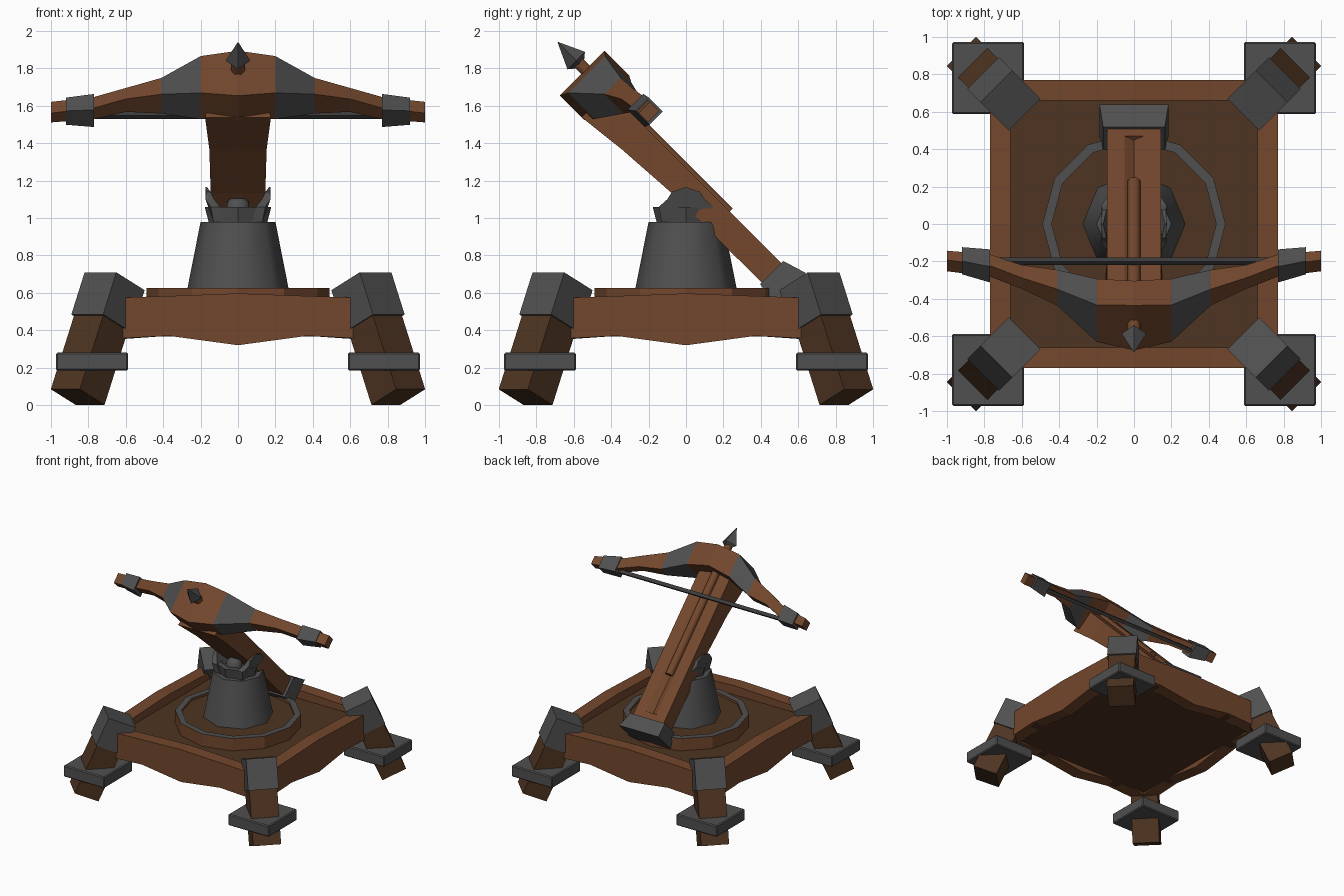
import bpy, bmesh, math
from mathutils import Vector

cube = bpy.data.objects.get("Cube")
if cube:
    bpy.data.objects.remove(cube, do_unlink=True)


def material(name, rgb):
    m = bpy.data.materials.new(name)
    m.use_nodes = True
    m.diffuse_color = (*rgb, 1)
    m.node_tree.nodes["Principled BSDF"].inputs["Base Color"].default_value = (*rgb, 1)
    return m


MATS = [material("warm_brown_wood", (0.171, 0.063, 0.026)),
        material("dark_brown_wood", (0.075, 0.034, 0.015)),
        material("iron_grey", (0.08, 0.08, 0.08)),
        material("dark_string", (0.045, 0.045, 0.045))]
WOOD, DARK, IRON, STRING = range(4)


def loft(name, sections, mats):
    """Skin equal-length point rings with capped ends; mats is one index or one per segment."""
    if isinstance(mats, int):
        mats = [mats] * (len(sections) - 1)
    bm = bmesh.new()
    rings = [[bm.verts.new(p) for p in s] for s in sections]
    n = len(rings[0])
    for a, b, m in zip(rings, rings[1:], mats):
        for i in range(n):
            j = (i + 1) % n
            bm.faces.new((a[i], a[j], b[j], b[i])).material_index = m
    bm.faces.new(rings[0][::-1]).material_index = mats[0]
    bm.faces.new(rings[-1]).material_index = mats[-1]
    bmesh.ops.recalc_face_normals(bm, faces=bm.faces)
    me = bpy.data.meshes.new(name)
    bm.to_mesh(me)
    bm.free()
    for m in MATS:
        me.materials.append(m)
    ob = bpy.data.objects.new(name, me)
    bpy.context.collection.objects.link(ob)
    return ob


def lathe(name, profile, n, mats, centre=(0, 0)):
    """Stack of n-sided rings from (radius, z) pairs."""
    ring = lambda r, z: [(centre[0] + r * math.cos(i * math.tau / n),
                          centre[1] + r * math.sin(i * math.tau / n), z) for i in range(n)]
    return loft(name, [ring(r, z) for r, z in profile], mats)


def box(name, x0, x1, y0, y1, z0, z1, mat):
    ring = lambda z: [(x0, y0, z), (x1, y0, z), (x1, y1, z), (x0, y1, z)]
    return loft(name, [ring(z0), ring(z1)], mat)


def smooth(ob):
    bpy.context.view_layer.objects.active = ob
    ob.select_set(True)
    bpy.ops.object.shade_smooth_by_angle(angle=math.radians(62))
    ob.select_set(False)


R = math.sqrt(0.5)


def aim(x, s, t):
    """Point in the weapon's frame: s runs up the 45 degree barrel, t is its upward normal."""
    return Vector((x, (t - s) * R, 1 + (s + t) * R))


def slab(x, s0, s1, t0, t1):
    return [aim(x, s0, t0), aim(x, s1, t0), aim(x, s1, t1), aim(x, s0, t1)]


# Square frame: four rails with a bowed top and bottom
RAIL = [(-1, 0.35, 0.57), (-0.37, 0.37, 0.583), (0, 0.32, 0.597), (0.37, 0.37, 0.583), (1, 0.35, 0.57)]
for k, side in enumerate(("front", "left", "back", "right")):
    c, s = round(math.cos(k * math.pi / 2)), round(math.sin(k * math.pi / 2))
    rings = []
    for u, zb, zt in RAIL:
        # ends are mitred at the corners
        uo, ui = (u, u) if abs(u) < 1 else (u * 0.77, u * 0.66)
        pts = [(uo, -0.77, zb), (ui, -0.66, zb), (ui, -0.66, zt), (uo, -0.77, zt)]
        rings.append([(x * c - y * s, x * s + y * c, z) for x, y, z in pts])
    loft("frame_rail_" + side, rings, WOOD)
box("frame_floor", -0.74, 0.74, -0.74, 0.74, 0.367, 0.52, DARK)

# Turntable with an iron rim
lathe("turntable", [(0.49, 0.5), (0.49, 0.625), (0.44, 0.625), (0.44, 0.605), (0.2, 0.605)],
      12, [WOOD, IRON, WOOD, DARK])

# Pedestal
smooth(lathe("pedestal", [(0.275, 0.6), (0.2, 0.98)], 8, IRON))

# Legs: leaning post, iron corner cap and square collar at each corner
TILT = math.radians(24)
UP = (-math.sin(TILT), math.cos(TILT))
OUT = (math.cos(TILT), math.sin(TILT))


def leaning(name, sx, sy, centre, h0, h1, depth, width, mat):
    def ring(h):
        pts = []
        for b, w in ((-depth, -width), (depth, -width), (depth, width), (-depth, width)):
            d = centre[0] + UP[0] * h + OUT[0] * b
            z = centre[1] + UP[1] * h + OUT[1] * b
            pts.append((sx * (d - w) * R, sy * (d + w) * R, z))
        return pts
    loft(name, [ring(h0), ring(h1)], mat)


for sx, sy, tag in ((1, -1, "front_left"), (-1, -1, "front_right"), (1, 1, "back_left"), (-1, 1, "back_right")):
    leaning("leg_" + tag, sx, sy, (1.212, 0.043), 0, 0.56, 0.102, 0.11, DARK)
    leaning("leg_cap_" + tag, sx, sy, (0.983, 0.5495), -0.123, 0.123, 0.117, 0.12, IRON)
    x, y = sx * 0.78, sy * 0.78
    collar = box("leg_collar_" + tag, x - 0.193, x + 0.193, y - 0.193, y + 0.193, 0.184, 0.28, IRON)
    bevel = collar.modifiers.new("edge_bevel", "BEVEL")
    bevel.width, bevel.segments = 0.008, 1

# Yoke: flared octagonal cup with two pointed cheeks and a pivot knob
lathe("yoke_cup", [(0.155, 0.97), (0.178, 1.06), (0.13, 1.06), (0.11, 1.03)], 8, IRON)
smooth(lathe("yoke_pivot", [(0.06, 1.0), (0.06, 1.085), (0.035, 1.105)], 12, IRON, (0, -0.05)))
CHEEK = [(-0.13, 0.98), (-0.145, 1.06), (-0.1, 1.1), (-0.075, 1.14), (0, 1.165),
         (0.075, 1.14), (0.1, 1.1), (0.145, 1.06), (0.13, 0.98)]
for sx, tag in ((1, "left"), (-1, "right")):
    outer, inner = [], []
    for y, z in CHEEK:
        flare = 0.155 + 0.035 * min((z - 0.97) / 0.13, 1) - 0.25 * max(z - 1.1, 0)
        curve = 1.6 * y * y  # cheeks wrap round the cup
        outer.append((sx * (flare - curve), y, z))
        inner.append((sx * (0.1 + 0.065 * (z - 0.97) / 0.195 - curve), y, z))
    loft("yoke_cheek_" + tag, [outer, inner], IRON)

# Barrel with a V-shaped bolt groove
rings = []
for s, wb, t0, g in ((-0.6, 0.144, 0.042, 0.001), (-0.476, 0.144, 0.042, 0.001), (-0.474, 0.144, 0.042, 0.03),
                     (0.15, 0.146, 0.04, 0.03), (0.5, 0.153, 0.017, 0.03), (0.775, 0.176, -0.014, 0.03)):
    prof = [(-wb, t0), (wb, t0), (0.144, 0.19), (0.05, 0.19), (0, 0.19 - g), (-0.05, 0.19), (-0.144, 0.19)]
    rings.append([aim(x, s, t) for x, t in prof])
loft("barrel", rings, WOOD)

# Iron shoe on the rear end of the barrel
shoe = [[aim(x, s, t) for x, t in ((-w, t0), (w, t0), (w, t1), (-w, t1))]
        for s, w, t0, t1 in ((-0.66, 0.185, 0.01, 0.245), (-0.53, 0.165, 0.03, 0.205))]
loft("barrel_shoe", shoe, IRON)

# Bow: one lofted body with iron bands beside the centre
HALF = [(0.2, 0.72, 0.918, 0.028, 0.306), (0.41, 0.63, 0.776, 0.16, 0.283), (0.6, 0.598, 0.695, 0.205, 0.288),
        (0.77, 0.53, 0.615, 0.217, 0.30), (1.0, 0.505, 0.575, 0.218, 0.303)]
stations = [(-h[0], *h[1:]) for h in reversed(HALF)] + [(0, 0.755, 0.94, -0.015, 0.325)] + HALF
loft("bow", [slab(*st) for st in stations],
     [WOOD, WOOD, WOOD, IRON, WOOD, WOOD, IRON, WOOD, WOOD, WOOD])

# Bow tip clamps
for sx, tag in ((1, "left"), (-1, "right")):
    loft("bow_clamp_" + tag, [slab(sx * 0.77, 0.50, 0.63, 0.188, 0.308),
                              slab(sx * 0.92, 0.49, 0.595, 0.215, 0.315)], IRON)

# Bowstring
loft("bowstring", [slab(x, 0.515, 0.543, 0.234, 0.26) for x in (-0.8, 0.8)], STRING)


# Bolt: shaft and pointed head
def bolt_ring(s, r, n):
    return [aim(r * math.cos(i * math.tau / n), s, 0.18 + r * math.sin(i * math.tau / n)) for i in range(n)]


smooth(loft("bolt_shaft", [bolt_ring(s, 0.037, 6) for s in (-0.14, 1.0)], WOOD))
loft("bolt_head", [bolt_ring(s, r, 4) for s, r in ((0.98, 0.03), (1.01, 0.066), (1.148, 0.002))], IRON)
